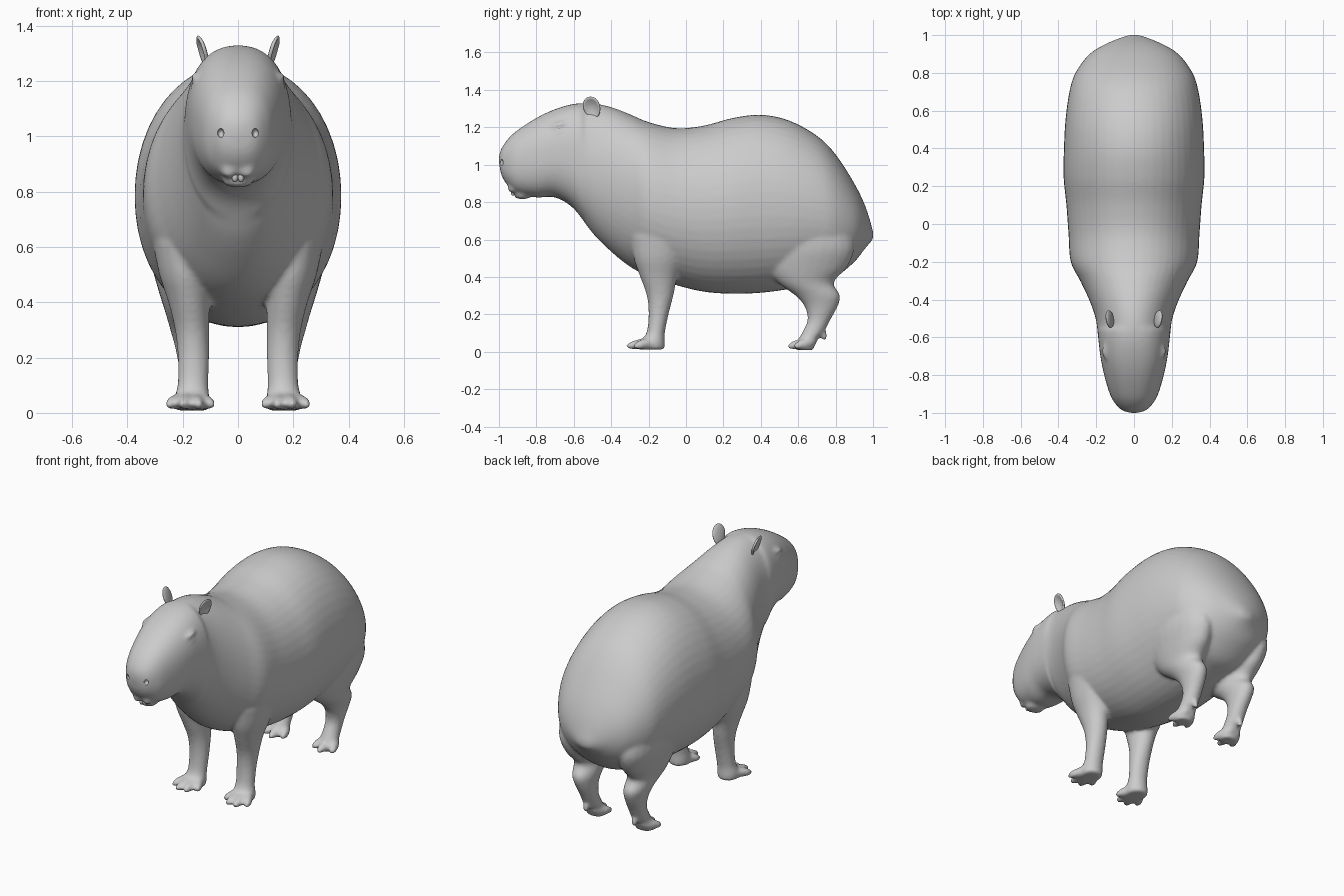
import bpy, bmesh, math
from mathutils import Vector, Matrix

if "Cube" in bpy.data.objects:
    bpy.data.objects.remove(bpy.data.objects["Cube"])


def smooth_stations(rows, steps):
    """Catmull-Rom interpolation through rows of numbers."""
    p = [rows[0]] + rows + [rows[-1]]
    out = []
    for i in range(1, len(p) - 2):
        for k in range(steps):
            t = k / steps
            out.append([0.5 * (2 * b + (c - a) * t + (2 * a - 5 * b + 4 * c - d) * t * t
                               + (3 * b - a - 3 * c + d) * t ** 3)
                        for a, b, c, d in zip(p[i - 1], p[i], p[i + 1], p[i + 2])])
    return out + [list(rows[-1])]


def loft(bm, rings):
    loops = [[bm.verts.new(co) for co in ring] for ring in rings]
    for a, b in zip(loops, loops[1:]):
        for i in range(len(a)):
            j = (i + 1) % len(a)
            bm.faces.new((a[i], a[j], b[j], b[i]))
    bm.faces.new(loops[0][::-1])
    bm.faces.new(loops[-1])


def blob(bm, loc, radii, rot=Matrix()):
    m = Matrix.Translation(loc) @ rot @ Matrix.Diagonal((*radii, 1))
    return bmesh.ops.create_uvsphere(bm, u_segments=24, v_segments=16, radius=1, matrix=m)["verts"]


def toe(bm, a, b, r):
    a, b = Vector(a), Vector(b)
    rot = (b - a).to_track_quat('Z', 'Y').to_matrix().to_4x4()
    blob(bm, (a + b) / 2, (r, r, (b - a).length / 2), rot)


def make_object(name, bm):
    bmesh.ops.recalc_face_normals(bm, faces=bm.faces)
    for f in bm.faces:
        f.smooth = True
    me = bpy.data.meshes.new(name)
    bm.to_mesh(me)
    bm.free()
    ob = bpy.data.objects.new(name, me)
    bpy.context.collection.objects.link(ob)
    return ob


# Torso and head: y, top z, bottom z, half width
TORSO = [
    (-1.0, 1.05, 1.01, .02), (-.985, 1.09, .94, .065), (-.95, 1.14, .885, .10),
    (-.9, 1.185, .845, .128), (-.8, 1.25, .825, .158), (-.7, 1.297, .825, .178),
    (-.6, 1.325, .765, .19), (-.5, 1.328, .635, .203), (-.4, 1.308, .535, .238),
    (-.3, 1.27, .455, .285), (-.2, 1.228, .405, .335), (-.05, 1.195, .355, .347),
    (.1, 1.21, .32, .358), (.25, 1.25, .31, .373), (.4, 1.267, .315, .371),
    (.55, 1.237, .335, .363), (.7, 1.155, .37, .342), (.8, 1.055, .40, .31),
    (.9, .90, .48, .235), (.96, .775, .555, .135), (1.0, .645, .60, .03)]

# Legs: z, front y, back y, centre x, half width
FRONT_LEG = [(.62, -.30, .06, .2, .11), (.5, -.28, 0, .19, .095), (.4, -.245, -.045, .177, .075),
             (.3, -.21, -.067, .166, .062), (.2, -.2, -.093, .161, .057),
             (.1, -.212, -.113, .163, .056), (.05, -.25, -.113, .167, .065), (.012, -.25, -.113, .167, .06)]
HIND_LEG = [(.66, .42, .88, .2, .12), (.55, .43, .9, .2, .115), (.45, .43, .86, .19, .1), (.37, .49, .79, .182, .083),
            (.3, .585, .825, .175, .07), (.24, .635, .81, .17, .058), (.17, .65, .772, .165, .05),
            (.11, .625, .74, .165, .049), (.06, .6, .70, .166, .055), (.008, .6, .68, .166, .055)]
SIDES = (-1, 1)

# Skin: torso, legs and toes fused into one smooth surface
bm = bmesh.new()
rings = []
for y, top, bot, w in smooth_stations(TORSO, 5):
    e = 2 / (2.35 if y < -.55 else 2.05)
    ring = []
    for i in range(48):
        c, s = math.cos(i * math.tau / 48), math.sin(i * math.tau / 48)
        ring.append((w * math.copysign(abs(c) ** e, c), y,
                     (top + bot) / 2 + (top - bot) / 2 * math.copysign(abs(s) ** e, s)))
    rings.append(ring)
loft(bm, rings)
for s in SIDES:
    for leg in (FRONT_LEG, HIND_LEG):
        loft(bm, [[(s * (x + w * math.cos(a)), (f + b) / 2 + (b - f) / 2 * math.sin(a), z)
                   for a in (k * math.tau / 24 for k in range(24))]
                  for z, f, b, x, w in smooth_stations(leg, 4)])
    for x, y in ((.09, -.27), (.14, -.318), (.2, -.322), (.257, -.28)):
        toe(bm, (s * (.168 + (x - .168) * .2), -.16, .055), (s * x, y, .028), .027)
    for x, y in ((.1, .575), (.165, .54), (.235, .575)):
        toe(bm, (s * (.166 + (x - .166) * .2), .7, .06), (s * x, y, .026), .028)
    toe(bm, (s * .165, .72, .13), (s * .165, .745, .06), .02)
    # brow and lower eyelid
    blob(bm, (s * .148, -.675, 1.215), (.022, .045, .014), Matrix.Rotation(.25, 4, 'X'))
    blob(bm, (s * .156, -.67, 1.18), (.016, .035, .012), Matrix.Rotation(.25, 4, 'X'))
    # split upper lip
    blob(bm, (s * .032, -.925, .872), (.03, .03, .022))
blob(bm, (0, -.875, .835), (.055, .045, .02))
body = make_object("body", bm)
rm = body.modifiers.new("fuse", 'REMESH')
rm.mode = 'VOXEL'
rm.voxel_size = .011
rm.use_smooth_shade = True
sm = body.modifiers.new("soften", 'SMOOTH')
sm.factor = .5
sm.iterations = 6

# Nostril holes
bm = bmesh.new()
for s in SIDES:
    blob(bm, (s * .063, -.987, 1.012), (.012, .02, .016))
cutter = make_object("nostril_cutter", bm)
cutter.hide_render = True
cutter.display_type = 'WIRE'
bo = body.modifiers.new("nostrils", 'BOOLEAN')
bo.operation = 'DIFFERENCE'
bo.object = cutter

# Eyes
bm = bmesh.new()
for s in SIDES:
    blob(bm, (s * .148, -.675, 1.197), (.018, .024, .016))
make_object("eyes", bm)

# Front teeth
bm = bmesh.new()
for s in SIDES:
    blob(bm, (s * .011, -.925, .852), (.011, .012, .018))
make_object("front_teeth", bm)

# Ears: flattened cups leaning outward
for s in SIDES:
    bm = bmesh.new()
    for v in blob(bm, (0, 0, 0), (1, 1, 1)):
        r2 = v.co.y ** 2 + v.co.z ** 2
        if v.co.x > 0:
            v.co.x -= 1.5 * max(0, 1 - r2 / .8)
        v.co = Vector((v.co.x * .014, v.co.y * .046 * (1 + .1 * v.co.z), v.co.z * .062))
    m = Matrix.Translation((.128, -.503, 1.305)) @ Matrix.Rotation(-.2, 4, 'Z') \
        @ Matrix.Rotation(.3, 4, 'Y') @ Matrix.Rotation(.2, 4, 'X')
    bmesh.ops.transform(bm, matrix=Matrix.Diagonal((s, 1, 1, 1)) @ m, verts=bm.verts)
    make_object("left_ear" if s > 0 else "right_ear", bm)
